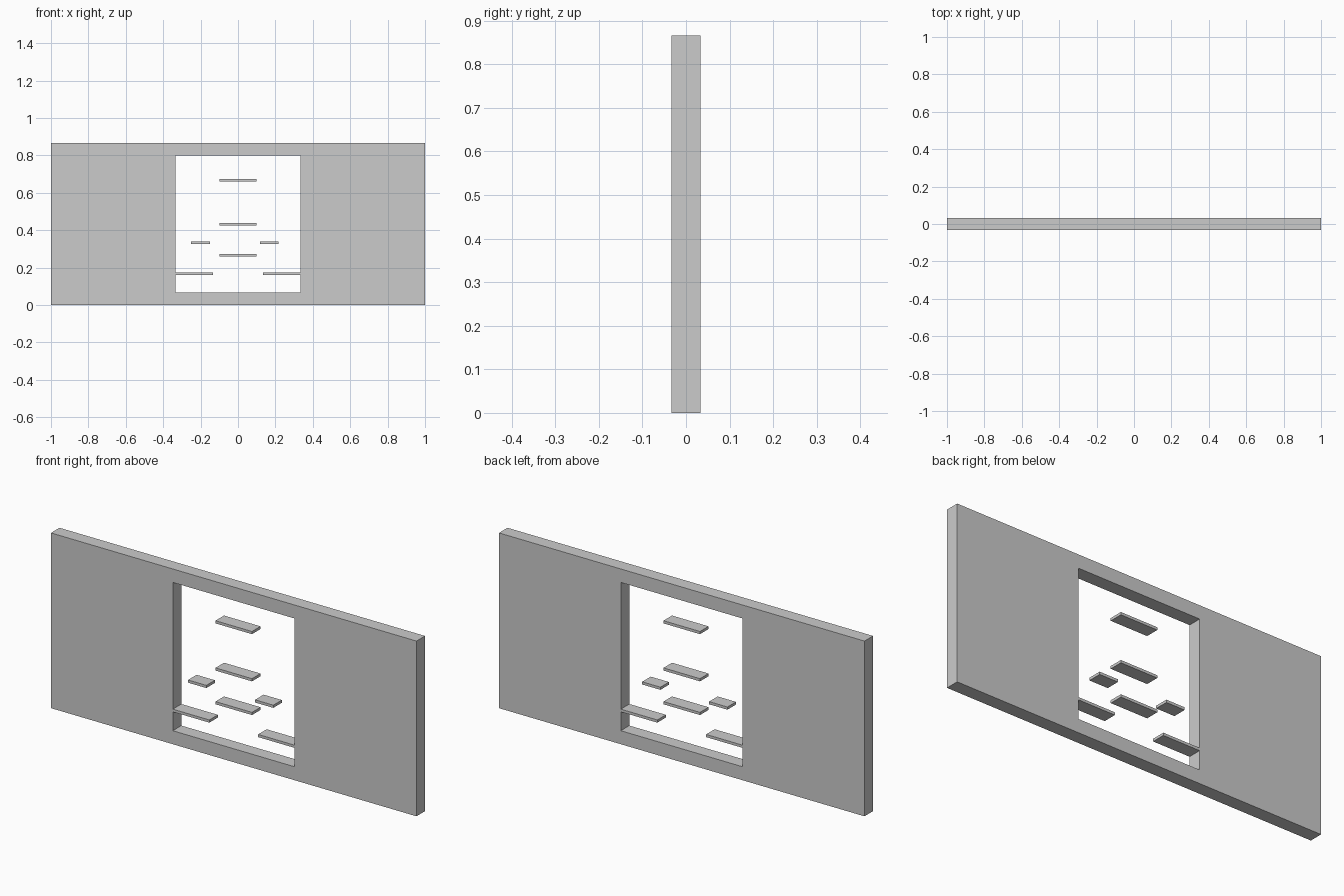
import bpy, bmesh

if "Cube" in bpy.data.objects:
    bpy.data.objects.remove(bpy.data.objects["Cube"])

U = 1 / 15          # grid unit of the layout
HALF = U / 2        # half of the slab depth


def finish(name, bm):
    bmesh.ops.recalc_face_normals(bm, faces=bm.faces)
    mesh = bpy.data.meshes.new(name)
    bm.to_mesh(mesh)
    bm.free()
    bpy.context.collection.objects.link(bpy.data.objects.new(name, mesh))


def rectangle(bm, x, z0, z1):
    return [bm.verts.new((px, -HALF, pz))
            for px, pz in ((-x, z0), (x, z0), (x, z1), (-x, z1))]


def ledge(name, x, z, width):
    bm = bmesh.new()
    bmesh.ops.create_cube(bm, size=1)
    bmesh.ops.scale(bm, vec=(width, 2 * HALF, 0.2 * U), verts=bm.verts)
    bmesh.ops.translate(bm, vec=(x, 0, z), verts=bm.verts)
    finish(name, bm)


# Wall slab with a rectangular opening
bm = bmesh.new()
outer = rectangle(bm, 1, 0, 13 * U)
inner = rectangle(bm, 5 * U, U, 12 * U)
for i in range(4):
    j = (i + 1) % 4
    bm.faces.new((outer[i], outer[j], inner[j], inner[i]))
ext = bmesh.ops.extrude_face_region(bm, geom=bm.faces[:], use_keep_orig=True)
moved = [v for v in ext["geom"] if isinstance(v, bmesh.types.BMVert)]
bmesh.ops.translate(bm, vec=(0, 2 * HALF, 0), verts=moved)
finish("wall_frame", bm)

# Central ledges
for label, z in (("low", 4), ("middle", 6.5), ("high", 10)):
    ledge(f"center_ledge_{label}", 0, z * U, 3 * U)

# Ledges against the sides of the opening
for side, s in (("left", -1), ("right", 1)):
    ledge(f"side_ledge_{side}", s * 3.5 * U, 2.5 * U, 3 * U)

# Small stepping ledges, slightly off-centre
ledge("small_ledge_left", -3 * U, 5 * U, 1.5 * U)
ledge("small_ledge_right", 2.5 * U, 5 * U, 1.5 * U)
